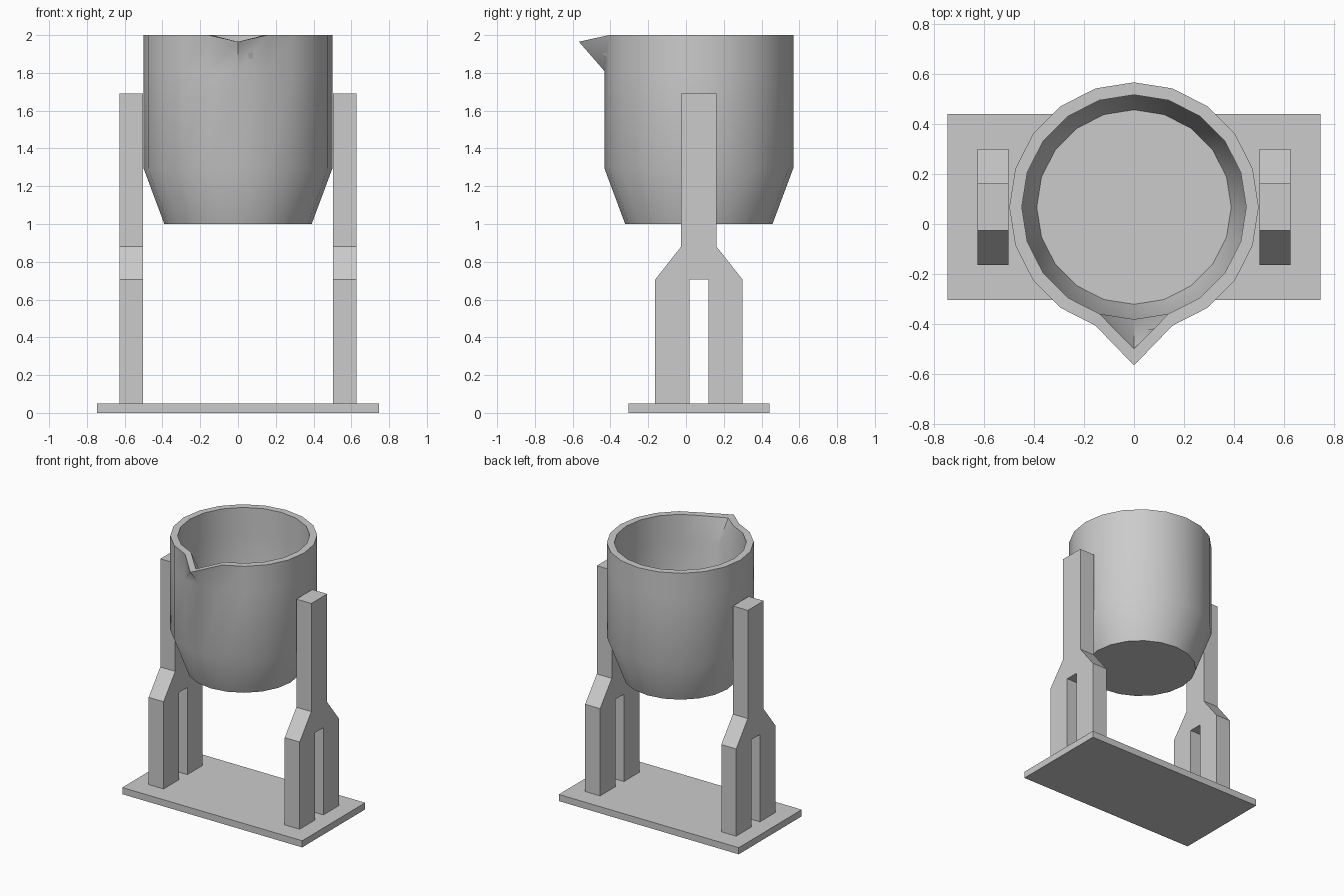
import bpy, bmesh, math

if "Cube" in bpy.data.objects:
    bpy.data.objects.remove(bpy.data.objects["Cube"])

CY = 0.068  # shared centre line of the pot, stands and base


def make_object(name, bm):
    bmesh.ops.recalc_face_normals(bm, faces=bm.faces)
    mesh = bpy.data.meshes.new(name)
    bm.to_mesh(mesh)
    bm.free()
    obj = bpy.data.objects.new(name, mesh)
    bpy.context.collection.objects.link(obj)
    return obj


# Base plate
bpy.ops.mesh.primitive_cube_add(size=1, location=(0, CY, 0.025))
base = bpy.context.object
base.name = "base_plate"
base.scale = (1.494, 0.747, 0.05)


# Forked stands: half profile mirrored about the centre line, then extruded in x
def stand(name, x0, x1):
    half = [(0.05, 0.05), (0.232, 0.05), (0.232, 0.705), (0.094, 0.88), (0.094, 1.692)]
    outline = half + [(-y, z) for y, z in reversed(half)]
    outline = outline + [(-0.05, 0.705), (0.05, 0.705)]
    bm = bmesh.new()
    face = bm.faces.new([bm.verts.new((x0, CY + y, z)) for y, z in outline])
    out = bmesh.ops.extrude_face_region(bm, geom=[face])
    moved = [g for g in out["geom"] if isinstance(g, bmesh.types.BMVert)]
    bmesh.ops.translate(bm, verts=moved, vec=(x1 - x0, 0, 0))
    return make_object(name, bm)


stand("right_stand", 0.503, 0.627)
stand("left_stand", -0.627, -0.503)

# Pouring pot: 20-sided lathe, outside bottom up to rim, then down the inside
SIDES = 20
profile = [(0.39, 1.0), (0.5, 1.295), (0.5, 1.81), (0.5, 2.0),
           (0.45, 2.0), (0.45, 1.81), (0.45, 1.31), (0.39, 1.06)]
bm = bmesh.new()
rings = []
for r, z in profile:
    ring = []
    for i in range(SIDES):
        a = -math.pi / 2 + 2 * math.pi * i / SIDES
        ring.append(bm.verts.new((r * math.cos(a), CY + r * math.sin(a), z)))
    rings.append(ring)
for low, high in zip(rings, rings[1:]):
    for i in range(SIDES):
        j = (i + 1) % SIDES
        bm.faces.new((low[i], low[j], high[j], high[i]))
bm.faces.new(rings[0])
bm.faces.new(rings[-1])

# Spout: pull the front rim points forward and down
rings[3][0].co = (0, -0.567, 1.965)
rings[4][0].co = (0, -0.5, 1.965)

pot = make_object("pouring_pot", bm)
bpy.ops.object.select_all(action='DESELECT')
pot.select_set(True)
bpy.context.view_layer.objects.active = pot
bpy.ops.object.shade_smooth_by_angle(angle=math.radians(60))
